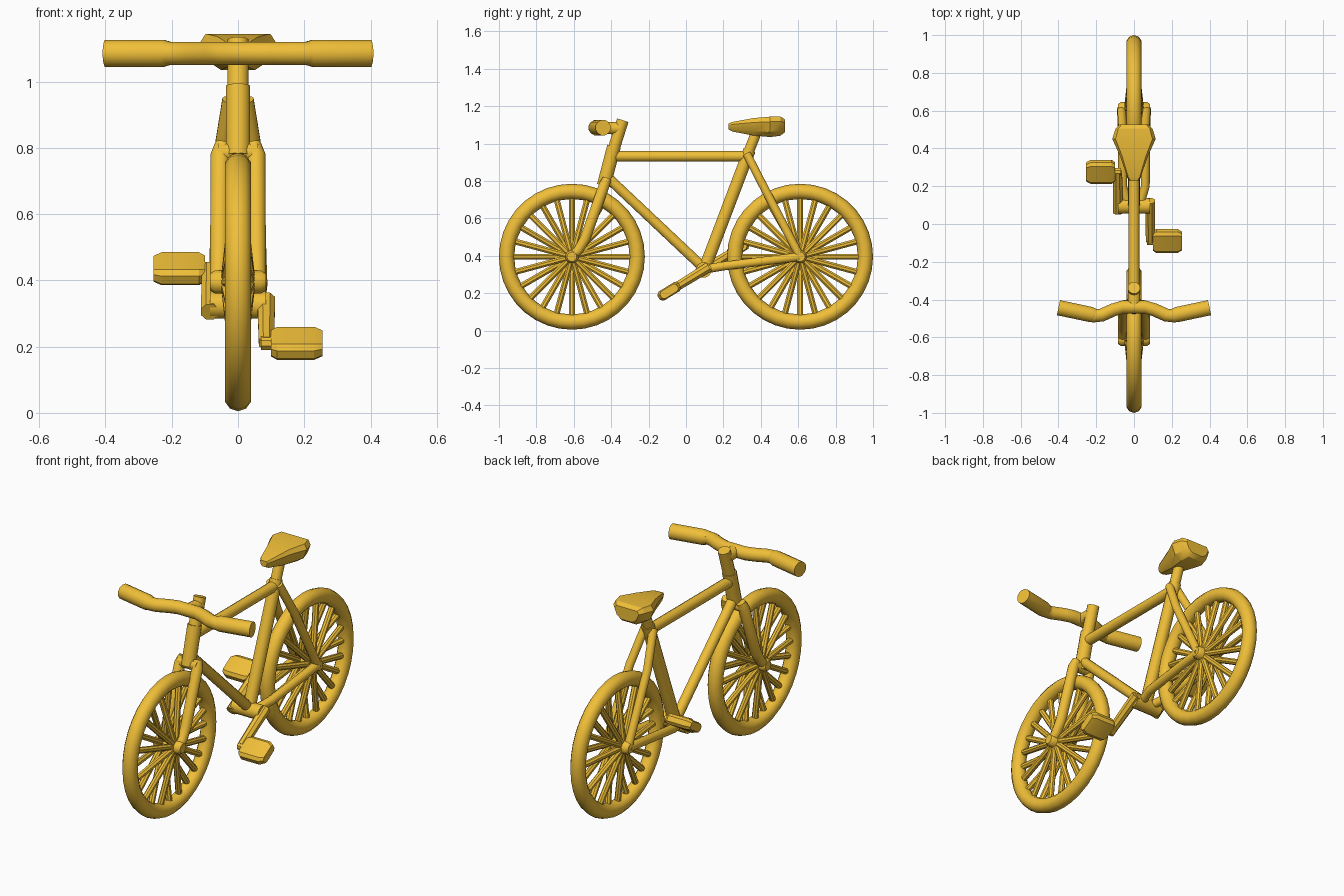
import bpy, bmesh, math
from mathutils import Vector

if "Cube" in bpy.data.objects:
    bpy.data.objects.remove(bpy.data.objects["Cube"])

paint = bpy.data.materials.new("yellow_paint")
paint.diffuse_color = (0.87, 0.52, 0.04, 1)
paint.use_nodes = True
paint.node_tree.nodes["Principled BSDF"].inputs["Base Color"].default_value = paint.diffuse_color


def finish(name, bm, angle=40):
    bmesh.ops.recalc_face_normals(bm, faces=bm.faces)
    me = bpy.data.meshes.new(name)
    bm.to_mesh(me)
    bm.free()
    ob = bpy.data.objects.new(name, me)
    bpy.context.collection.objects.link(ob)
    me.materials.append(paint)
    bpy.ops.object.select_all(action='DESELECT')
    ob.select_set(True)
    bpy.context.view_layer.objects.active = ob
    bpy.ops.object.shade_smooth_by_angle(angle=math.radians(angle))
    return ob


def loft(bm, rings):
    """Skin a list of equal-length rings and cap both ends."""
    vs = [[bm.verts.new(p) for p in ring] for ring in rings]
    n = len(vs[0])
    for a, b in zip(vs, vs[1:]):
        for i in range(n):
            bm.faces.new((a[i], a[(i + 1) % n], b[(i + 1) % n], b[i]))
    bm.faces.new(vs[0])
    bm.faces.new(vs[-1])


def sweep(bm, pts, radii, sides=12):
    """Round tube along a polyline; radii is one value or one per point."""
    pts = [Vector(p) for p in pts]
    if not isinstance(radii, (list, tuple)):
        radii = [radii] * len(pts)
    d = (pts[-1] - pts[0]).normalized()
    ref = Vector((1, 0, 0)) if abs(d.x) < 0.8 else Vector((0, 0, 1))
    rings = []
    for i, p in enumerate(pts):
        t = (pts[min(i + 1, len(pts) - 1)] - pts[max(i - 1, 0)]).normalized()
        u = t.cross(ref).normalized()
        v = t.cross(u)
        rings.append([p + radii[i] * (math.cos(a) * u + math.sin(a) * v)
                      for a in (2 * math.pi * (k + 0.5) / sides for k in range(sides))])
    loft(bm, rings)


def tube(name, pts, radii, sides=12):
    bm = bmesh.new()
    sweep(bm, pts, radii, sides)
    return finish(name, bm)


def pair(name, pts, radii, sides=12):
    for side, s in (("right", 1), ("left", -1)):
        tube(f"{name}_{side}", [(s * x, y, z) for x, y, z in pts], radii, sides)


# wheels: tyre, hub and thick spokes
AXLE_Z = 0.395
for label, cy in (("front", -0.61), ("rear", 0.61)):
    bm = bmesh.new()
    n, m, R, r = 36, 10, 0.349, 0.041
    grid = []
    for i in range(n):
        a = 2 * math.pi * i / n
        grid.append([bm.verts.new((r * math.sin(b),
                                   cy + (R + r * math.cos(b)) * math.cos(a),
                                   AXLE_Z + (R + r * math.cos(b)) * math.sin(a)))
                     for b in (2 * math.pi * j / m for j in range(m))])
    for i in range(n):
        for j in range(m):
            p, q, k = grid[i], grid[(i + 1) % n], (j + 1) % m
            bm.faces.new((p[j], q[j], q[k], p[k]))
    finish(f"{label}_tyre", bm, 60)

    tube(f"{label}_hub", [(x, cy, AXLE_Z) for x in (-0.085, -0.07, 0.07, 0.085)],
         [0.026, 0.036, 0.036, 0.026])

    bm = bmesh.new()
    for i in range(24):
        a = 2 * math.pi * i / 24 - math.pi / 2
        c, s = math.cos(a), math.sin(a)
        x = 0.035 if i % 2 else -0.035
        sweep(bm, [(x, cy + 0.02 * c, AXLE_Z + 0.02 * s),
                   (0, cy + 0.33 * c, AXLE_Z + 0.33 * s)], 0.017, 8)
    finish(f"{label}_spokes", bm)

# frame tubes
tube("head_tube", [(0, -0.44, 0.775), (0, -0.385, 0.985)], 0.038)
tube("top_tube", [(0, -0.39, 0.932), (0, 0.335, 0.932)], 0.029)
tube("down_tube", [(0, -0.42, 0.82), (0, 0.10, 0.33)], 0.028)
tube("seat_tube", [(0, 0.097, 0.325), (0, 0.34, 0.965)], 0.034)
tube("seat_post", [(0, 0.325, 0.93), (0, 0.38, 1.07)], 0.029)
tube("bottom_bracket", [(-0.085, 0.095, 0.325), (0.085, 0.095, 0.325)], 0.042)
pair("chain_stay", [(0.03, 0.10, 0.328), (0.06, 0.20, 0.345), (0.066, 0.61, 0.395)], 0.024)
pair("seat_stay", [(0.025, 0.325, 0.945), (0.055, 0.42, 0.76), (0.066, 0.61, 0.395)], 0.023)

# fork
tube("fork_crown", [(-0.06, -0.435, 0.785), (0.06, -0.435, 0.785)], 0.03)
pair("fork_blade", [(0.045, -0.423, 0.812), (0.054, -0.437, 0.778), (0.056, -0.54, 0.49),
                    (0.058, -0.575, 0.43), (0.06, -0.625, 0.385)],
     [0.024, 0.03, 0.029, 0.027, 0.024])

# stem and handlebar
tube("steerer", [(0, -0.39, 0.96), (0, -0.338, 1.125)], 0.033)
tube("stem", [(0, -0.355, 1.08), (0, -0.44, 1.085)], 0.034)
half = [(0.06, -0.44), (0.11, -0.455), (0.17, -0.482), (0.215, -0.487), (0.25, -0.478)]
bar = [(-x, y) for x, y in reversed(half)] + half
tube("handlebar", [(x, y, 1.085) for x, y in bar], 0.036)
pair("grip", [(0.205, -0.484, 1.085), (0.225, -0.48, 1.085), (0.40, -0.443, 1.085)],
     [0.036, 0.042, 0.042])

# saddle lofted from eight-sided sections: y, half width, bottom z, top z
bm = bmesh.new()
rings = []
for y, w, lo, hi in ((0.228, 0.022, 1.075, 1.108), (0.25, 0.036, 1.064, 1.116),
                     (0.36, 0.074, 1.043, 1.136), (0.45, 0.115, 1.035, 1.144),
                     (0.505, 0.098, 1.042, 1.144), (0.528, 0.075, 1.06, 1.13)):
    h = hi - lo
    right = [(0.45 * w, lo), (0.8 * w, lo + 0.25 * h), (w, lo + 0.75 * h), (0.85 * w, hi)]
    rings.append([(x, y, z) for x, z in right] + [(-x, y, z) for x, z in reversed(right)])
loft(bm, rings)
finish("saddle", bm, 30)


# cranks and pedals, opposite each other along a tilted line
def slab(name, cy, cz, length, thick, x_rings):
    """Block rotated to the crank line; x_rings holds (x, scale) sections."""
    u, v = Vector((0, 0.852, 0.524)), Vector((0, -0.524, 0.852))
    outline = [(-1, -0.5), (-0.75, -1), (0.75, -1), (1, -0.5),
               (1, 0.5), (0.75, 1), (-0.75, 1), (-1, 0.5)]
    bm = bmesh.new()
    loft(bm, [[Vector((x, cy, cz)) + u * (a * k * length / 2) + v * (b * k * thick / 2)
               for a, b in outline] for x, k in x_rings])
    finish(name, bm, 30)


for side, s in (("right", 1), ("left", -1)):
    py, pz = 0.093 - s * 0.183, 0.3225 - s * 0.1125
    root = (s * 0.085, 0.093 + s * 0.03, 0.3225 + s * 0.018)
    tip = (s * 0.086, py + s * 0.0, pz)
    tube(f"{side}_crank", [root, tip], [0.029, 0.025], 8)
    tube(f"{side}_pedal_axle", [(s * 0.07, py, pz), (s * 0.13, py, pz)], 0.022, 8)
    slab(f"{side}_pedal", py, pz, 0.132, 0.056,
         [(s * 0.10, 0.8), (s * 0.118, 1), (s * 0.23, 1), (s * 0.255, 0.78)])
